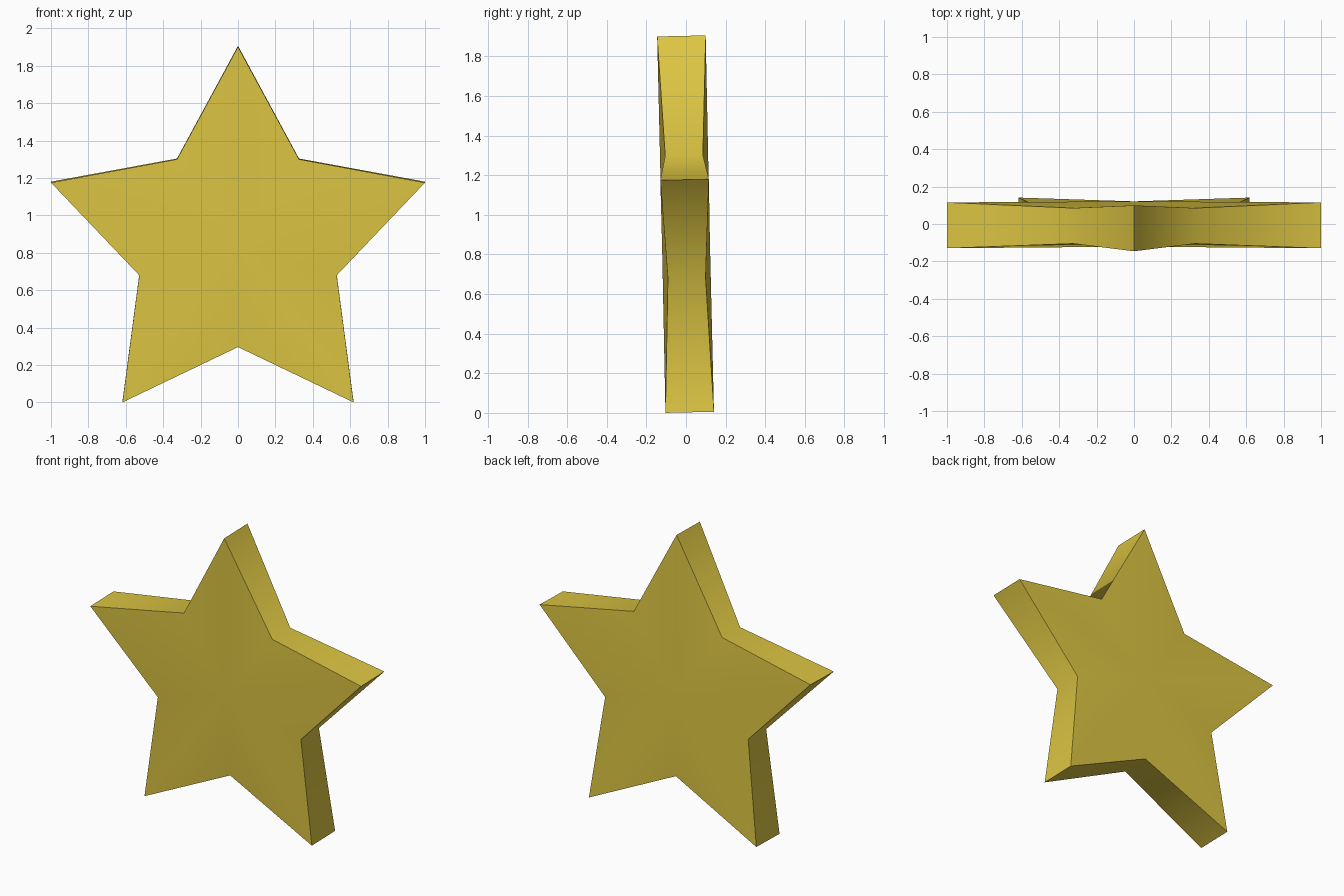
import bpy, bmesh
from math import sin, cos, pi, radians
from mathutils import Matrix

cube = bpy.data.objects.get("Cube")
if cube:
    bpy.data.objects.remove(cube)

POINTS = 5
TIP_RADIUS, NOTCH_RADIUS = 1.051, 0.555
TIP_DEPTH, NOTCH_DEPTH, CENTRE_DEPTH = 0.1225, 0.095, 0.121
CENTRE_HEIGHT, LEAN = 0.853, 0.022

# Golden yellow material
gold = bpy.data.materials.new("golden_yellow")
gold.use_nodes = True
colour = (0.72, 0.56, 0.055, 1)
gold.diffuse_color = colour
gold.node_tree.nodes["Principled BSDF"].inputs["Base Color"].default_value = colour

bm = bmesh.new()


def star_ring(side):
    """Outline of one star face: thick at the tips, thinner at the notches."""
    ring = []
    for i in range(2 * POINTS):
        r, d = (NOTCH_RADIUS, NOTCH_DEPTH) if i % 2 else (TIP_RADIUS, TIP_DEPTH)
        a = i * pi / POINTS
        ring.append(bm.verts.new((r * sin(a), side * d, r * cos(a))))
    return ring


# Front and back faces, each fanned from a raised centre
front, back = star_ring(-1), star_ring(1)
for ring, side in ((front, -1), (back, 1)):
    centre = bm.verts.new((0, side * CENTRE_DEPTH, 0))
    for i, v in enumerate(ring):
        bm.faces.new((centre, v, ring[(i + 1) % len(ring)]))

# Side walls
for i in range(len(front)):
    j = (i + 1) % len(front)
    bm.faces.new((front[i], front[j], back[j], back[i]))

bmesh.ops.recalc_face_normals(bm, faces=bm.faces)

# Lean slightly forward and stand on the ground
bm.transform(Matrix.Translation((0, 0, CENTRE_HEIGHT)) @ Matrix.Rotation(LEAN, 4, "X"))

mesh = bpy.data.meshes.new("star")
bm.to_mesh(mesh)
bm.free()
mesh.materials.append(gold)
star = bpy.data.objects.new("star", mesh)
bpy.context.collection.objects.link(star)

# Smooth across the notches, sharp at tips and rims
bpy.ops.object.select_all(action="DESELECT")
star.select_set(True)
bpy.context.view_layer.objects.active = star
bpy.ops.object.shade_smooth_by_angle(angle=radians(60))
